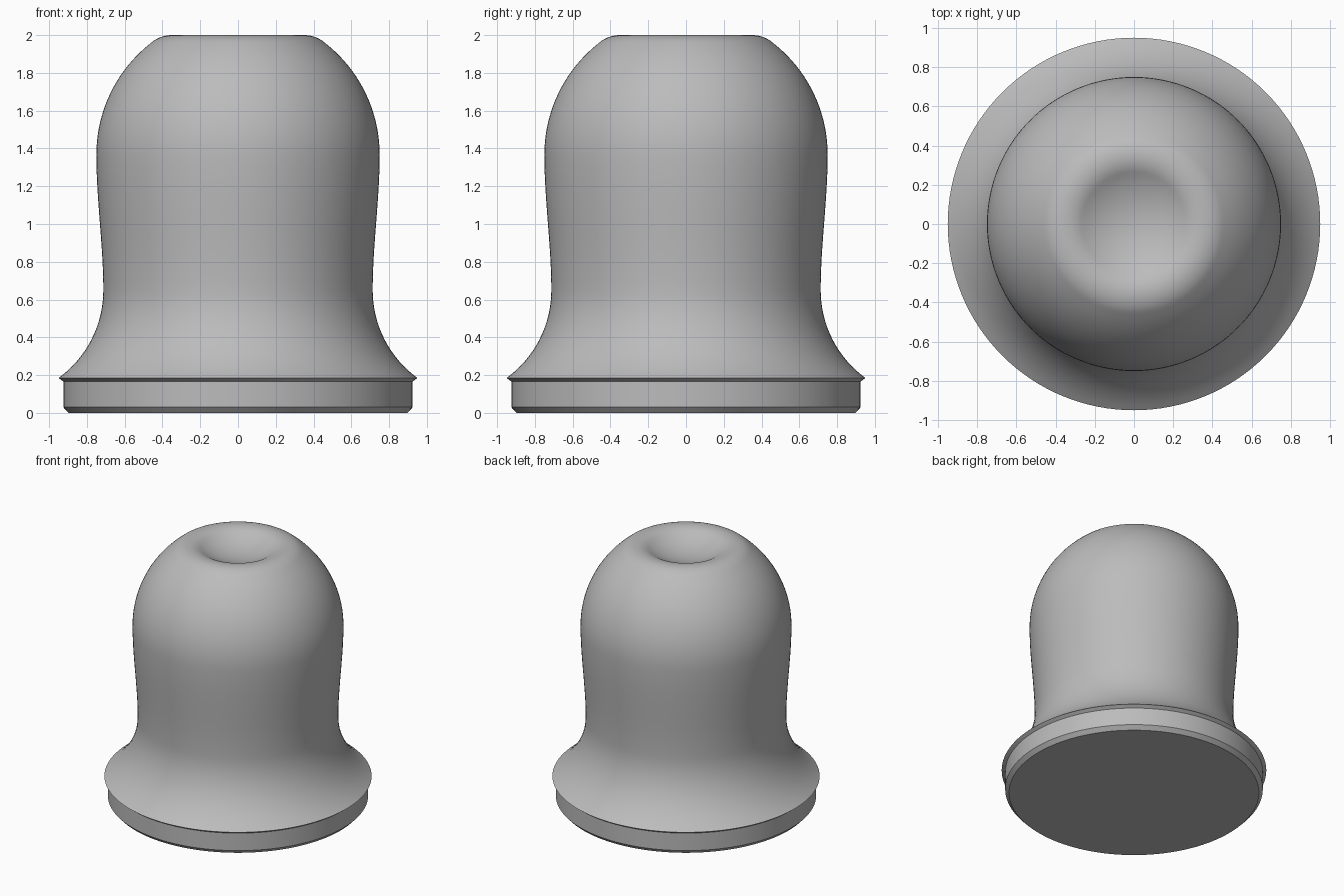
import bpy, bmesh, math

if "Cube" in bpy.data.objects:
    bpy.data.objects.remove(bpy.data.objects["Cube"])

SEGMENTS = 128


def arc(cx, cz, radius, start, end, steps):
    """Points (r, z) on an arc, angles in degrees."""
    angles = [math.radians(start + (end - start) * i / steps) for i in range(steps + 1)]
    return [(cx + radius * math.cos(a), cz + radius * math.sin(a)) for a in angles]


def lathe(name, profile, material):
    """Spin a profile of (r, z) points around z; points on the axis become poles."""
    bm = bmesh.new()
    rings = []
    for r, z in profile:
        if r < 1e-5:
            rings.append([bm.verts.new((0, 0, z))] * SEGMENTS)
        else:
            rings.append([bm.verts.new((r * math.cos(2 * math.pi * i / SEGMENTS),
                                        r * math.sin(2 * math.pi * i / SEGMENTS), z))
                          for i in range(SEGMENTS)])
    for low, high in zip(rings, rings[1:]):
        for i in range(SEGMENTS):
            j = (i + 1) % SEGMENTS
            corners = list(dict.fromkeys((low[i], low[j], high[j], high[i])))
            bm.faces.new(corners)
    bmesh.ops.recalc_face_normals(bm, faces=bm.faces)
    mesh = bpy.data.meshes.new(name)
    bm.to_mesh(mesh)
    bm.free()
    obj = bpy.data.objects.new(name, mesh)
    bpy.context.collection.objects.link(obj)
    mesh.materials.append(material)
    bpy.ops.object.select_all(action='DESELECT')
    obj.select_set(True)
    bpy.context.view_layer.objects.active = obj
    bpy.ops.object.shade_smooth_by_angle(angle=math.radians(30))
    return obj


grey = bpy.data.materials.new("plain grey")
grey.diffuse_color = (0.5, 0.5, 0.5, 1)
grey.use_nodes = True
grey.node_tree.nodes["Principled BSDF"].inputs["Base Color"].default_value = grey.diffuse_color

# Chamfered base disc and the underside of the lip
profile = [(0, 0), (0.897, 0), (0.925, 0.03), (0.925, 0.167)]

# Flared skirt, from the sharp lip up to the neck
profile += arc(1.288, 0.65, 0.575, 234, 180, 16)

# Gentle swell from the neck to the dome
for i in range(1, 16):
    t = i / 16
    profile.append((0.713 + 0.037 * t * t * (3 - 2 * t), 0.65 + 0.717 * t))

# Round dome, soft rim, then a shallow dimple
profile += arc(0, 1.367, 0.75, 0, 52, 20)
profile += arc(0.35, 1.83, 0.17, 51, 120, 16)[1:]
profile += arc(0, 2.436, 0.53, -60, -90, 12)[1:-1]
profile.append((0, 1.906))

lathe("bell_body", profile, grey)
